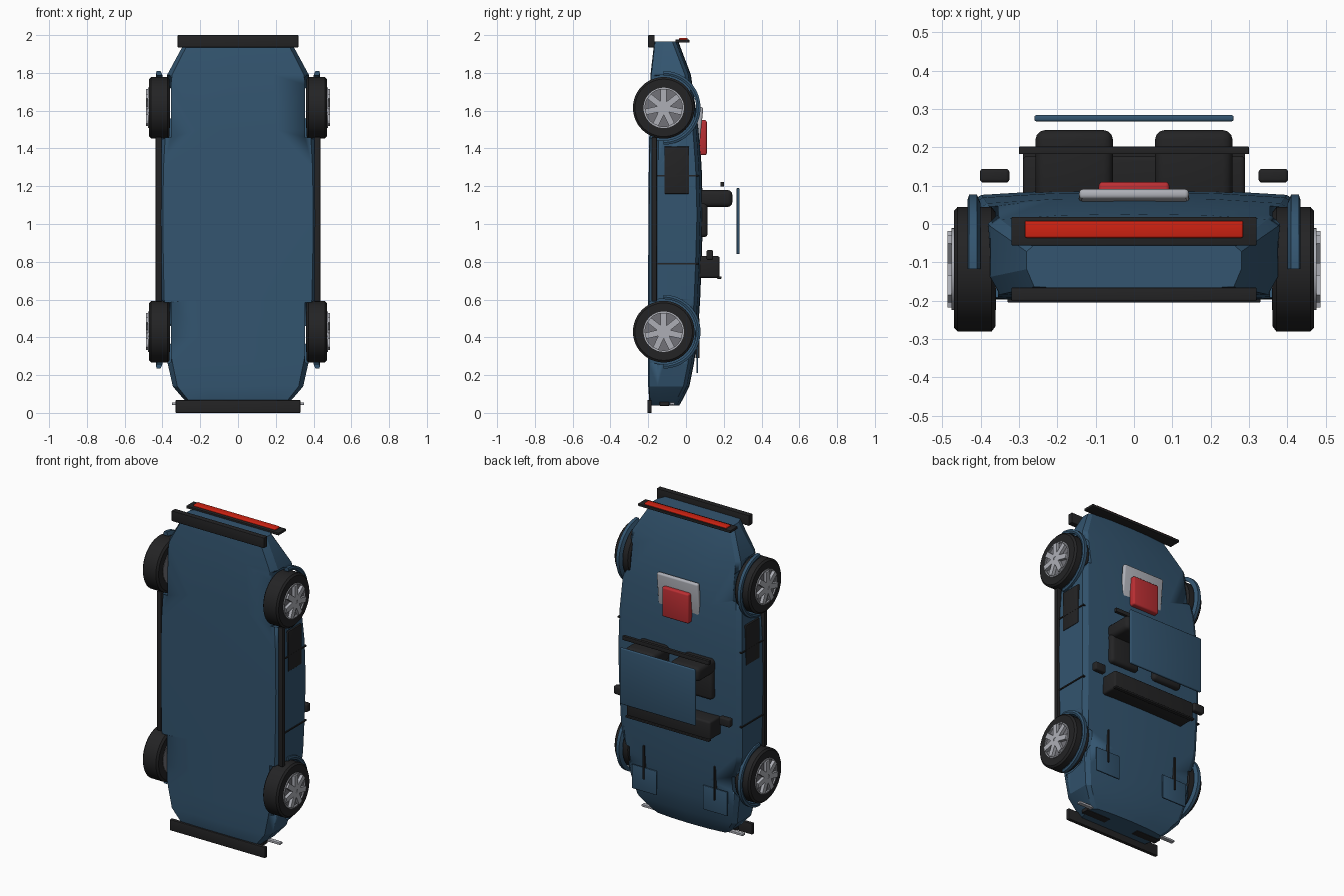
import bpy, bmesh, math
from mathutils import Matrix, Vector

if "Cube" in bpy.data.objects:
    bpy.data.objects.remove(bpy.data.objects["Cube"])


def material(name, rgb):
    m = bpy.data.materials.new(name)
    m.diffuse_color = (*rgb, 1)
    m.use_nodes = True
    m.node_tree.nodes["Principled BSDF"].inputs["Base Color"].default_value = m.diffuse_color
    return m


BLUE = material("body blue", (0.033, 0.09, 0.16))
BLACK = material("black trim", (0.017, 0.017, 0.018))
RED = material("engine red", (0.5, 0.028, 0.033))
LAMP = material("tail lamp red", (0.62, 0.016, 0.006))
SILVER = material("silver", (0.42, 0.43, 0.47))
GREY = material("rim grey", (0.17, 0.17, 0.19))


def finish(bm, name, mat, angle=35):
    bmesh.ops.recalc_face_normals(bm, faces=bm.faces)
    me = bpy.data.meshes.new(name)
    bm.to_mesh(me)
    bm.free()
    ob = bpy.data.objects.new(name, me)
    bpy.context.collection.objects.link(ob)
    me.materials.append(mat)
    bpy.ops.object.select_all(action='DESELECT')
    ob.select_set(True)
    bpy.context.view_layer.objects.active = ob
    bpy.ops.object.shade_smooth_by_angle(angle=math.radians(angle))
    return ob


def box(name, mat, x, y, z, bevel=0.0, tilt=0.0):
    """Box from (min, max) ranges, rounded by a bevel and tilted about x."""
    bm = bmesh.new()
    bmesh.ops.create_cube(bm, size=1)
    for v in bm.verts:
        v.co = [c * (r[1] - r[0]) for c, r in zip(v.co, (x, y, z))]
    if bevel:
        bmesh.ops.bevel(bm, geom=bm.edges[:], offset=bevel, segments=3,
                        profile=0.5, affect='EDGES')
    centre = Vector([(r[0] + r[1]) / 2 for r in (x, y, z)])
    bm.transform(Matrix.Translation(centre) @ Matrix.Rotation(tilt, 4, 'X'))
    return finish(bm, name, mat)


def pair(name, mat, x, y, z, bevel=0.0):
    box(name + "_right", mat, x, y, z, bevel)
    box(name + "_left", mat, (-x[1], -x[0]), y, z, bevel)


def lathe(name, mat, profile, y, z, sign=1, a0=0.0, a1=2 * math.pi, n=48):
    """Sweep a closed (x, radius) profile around an axle parallel to x."""
    bm = bmesh.new()
    full = a1 - a0 > 6.28
    rings = []
    for i in range(n if full else n + 1):
        a = a0 + (a1 - a0) * i / n
        rings.append([bm.verts.new((sign * px, y + r * math.cos(a), z + r * math.sin(a)))
                      for px, r in profile])
    k = len(profile)
    for i in range(n):
        p, q = rings[i], rings[(i + 1) % len(rings)]
        for j in range(k):
            bm.faces.new((p[j], p[(j + 1) % k], q[(j + 1) % k], q[j]))
    if not full:
        bm.faces.new(rings[0])
        bm.faces.new(rings[-1])
    return finish(bm, name, mat)


def disc(name, mat, x0, x1, r, y, z, sign):
    bm = bmesh.new()
    bmesh.ops.create_cone(bm, cap_ends=True, segments=48, radius1=r, radius2=r, depth=x1 - x0)
    bm.transform(Matrix.Translation((sign * (x0 + x1) / 2, y, z)) @ Matrix.Rotation(math.pi / 2, 4, 'Y'))
    return finish(bm, name, mat)


# Body shell: stations of (length position, half width, deck height, floor height)
stations = [(0.04, 0.25, -0.035, -0.185), (0.07, 0.285, -0.018, -0.195), (0.14, 0.345, 0.018, -0.2),
            (0.26, 0.372, 0.042, -0.2), (0.4, 0.4, 0.062, -0.2), (0.6, 0.42, 0.075, -0.2),
            (0.8, 0.425, 0.083, -0.2), (1.05, 0.428, 0.09, -0.199), (1.3, 0.424, 0.083, -0.197),
            (1.5, 0.412, 0.068, -0.194), (1.79, 0.375, 0.026, -0.188), (1.965, 0.28, -0.04, -0.168)]
bm = bmesh.new()
rings = []
for z, w, top, low in stations:
    half = [(0.5 * w, low), (0.93 * w, low + 0.004), (w, low + 0.05),
            (w, top - 0.032), (0.93 * w, top - 0.014), (0.5 * w, top - 0.003)]
    loop = [(0, low)] + half + [(0, top)] + [(-x, y) for x, y in reversed(half)]
    rings.append([bm.verts.new((x, y, z)) for x, y in loop])
for p, q in zip(rings, rings[1:]):
    for j in range(len(p)):
        k = (j + 1) % len(p)
        bm.faces.new((p[j], p[k], q[k], q[j]))
bm.faces.new(rings[0])
bm.faces.new(rings[-1])
body = finish(bm, "body_shell", BLUE, 22)

# Wheels, wheel wells and arches
AXLE = -0.118
TYRE = [(0.362, 0.1), (0.362, 0.15), (0.372, 0.163), (0.46, 0.163),
        (0.47, 0.152), (0.47, 0.105)]
ARCH = [(0.40, 0.172), (0.43, 0.172), (0.434, 0.183), (0.43, 0.195), (0.41, 0.195)]
SPOKES = 7
for end, zc in (("front", 0.43), ("rear", 1.615)):
    for side, s in (("right", 1), ("left", -1)):
        tag = f"{end}_{side}"
        cutter = disc("well_cutter_" + tag, BLACK, 0.355, 0.6, 0.174, AXLE, zc, s)
        cutter.hide_render = True
        cutter.hide_set(True)
        cut = body.modifiers.new("well_" + tag, 'BOOLEAN')
        cut.operation = 'DIFFERENCE'
        cut.solver = 'EXACT'
        cut.object = cutter
        lathe("tyre_" + tag, BLACK, TYRE, AXLE, zc, s)
        disc("rim_" + tag, GREY, 0.36, 0.468, 0.107, AXLE, zc, s)
        disc("hub_" + tag, SILVER, 0.46, 0.484, 0.022, AXLE, zc, s)
        lathe("rim_lip_" + tag, SILVER, [(0.46, 0.099), (0.476, 0.099), (0.476, 0.107), (0.46, 0.107)],
              AXLE, zc, s)
        lathe("arch_" + tag, BLUE, ARCH, AXLE, zc, s, -math.pi / 2, math.pi / 2, 32)
        # Spokes radiate from the hub
        bm = bmesh.new()
        for i in range(SPOKES):
            m = (Matrix.Translation((s * 0.474, AXLE, zc))
                 @ Matrix.Rotation(2 * math.pi * i / SPOKES, 4, 'X')
                 @ Matrix.Translation((0, 0, 0.055)) @ Matrix.Diagonal((0.026, 0.032, 0.088, 1)))
            bmesh.ops.create_cube(bm, size=1, matrix=m)
        finish(bm, "spokes_" + tag, SILVER)

# Bumpers and tail light bar
box("front_bumper", BLACK, (-0.33, 0.33), (-0.205, -0.182), (0, 0.068), 0.004)
box("rear_bumper", BLACK, (-0.32, 0.32), (-0.2, -0.166), (1.935, 2.0), 0.003)
box("tail_panel", BLACK, (-0.32, 0.32), (-0.056, 0.018), (1.96, 1.976), 0.003)
box("tail_lamp", LAMP, (-0.285, 0.285), (-0.036, 0.008), (1.97, 1.986), 0.005)

# Side trim: sills, door gaps and air intakes
pair("side_sill", BLACK, (0.405, 0.436), (-0.182, -0.154), (0.59, 1.46), 0.003)
for name, z in (("door_front_gap", 0.79), ("door_rear_gap", 1.255)):
    pair(name, BLACK, (0.415, 0.43), (-0.15, 0.065), (z - 0.004, z + 0.004))
pair("side_intake", BLACK, (0.39, 0.429), (-0.115, 0.017), (1.16, 1.41), 0.003)

# Nose details: marker lamps, headlight covers and hood creases
pair("marker_lamp", SILVER, (0.17, 0.35), (-0.085, -0.06), (0.042, 0.056), 0.003)
pair("nose_grille", BLACK, (0.1, 0.27), (-0.14, -0.09), (0.037, 0.06), 0.003)
pair("headlight_cover", BLUE, (0.16, 0.33), (0.056, 0.064), (0.21, 0.36), 0.002)
pair("hood_crease", BLACK, (0.241, 0.249), (0.05, 0.072), (0.29, 0.5))

# Cabin: seats, dashboard, mirrors, roof bar and roof panel
pair("seat_back", BLACK, (0.055, 0.257), (0.05, 0.245), (1.09, 1.18), 0.025)
pair("seat_cushion", BLACK, (0.055, 0.257), (0.05, 0.115), (0.93, 1.12), 0.02)
box("dashboard", BLACK, (-0.29, 0.29), (0.05, 0.178), (0.715, 0.83), 0.012)
box("windscreen_base", BLACK, (-0.29, 0.29), (0.165, 0.188), (0.71, 0.722), 0.003)
pair("mirror", BLACK, (0.325, 0.402), (0.108, 0.144), (0.81, 0.862), 0.009)
box("roof_bar", BLACK, (-0.3, 0.3), (0.182, 0.202), (1.198, 1.223), 0.002)
box("roof_panel", BLUE, (-0.26, 0.26), (0.268, 0.284), (0.84, 1.19), 0.005)

# Engine with its surround on the rear deck
box("engine_surround", SILVER, (-0.143, 0.143), (0.053, 0.079), (1.36, 1.62), 0.01, -0.1)
box("engine_block", RED, (-0.092, 0.092), (0.055, 0.11), (1.365, 1.55), 0.01)
